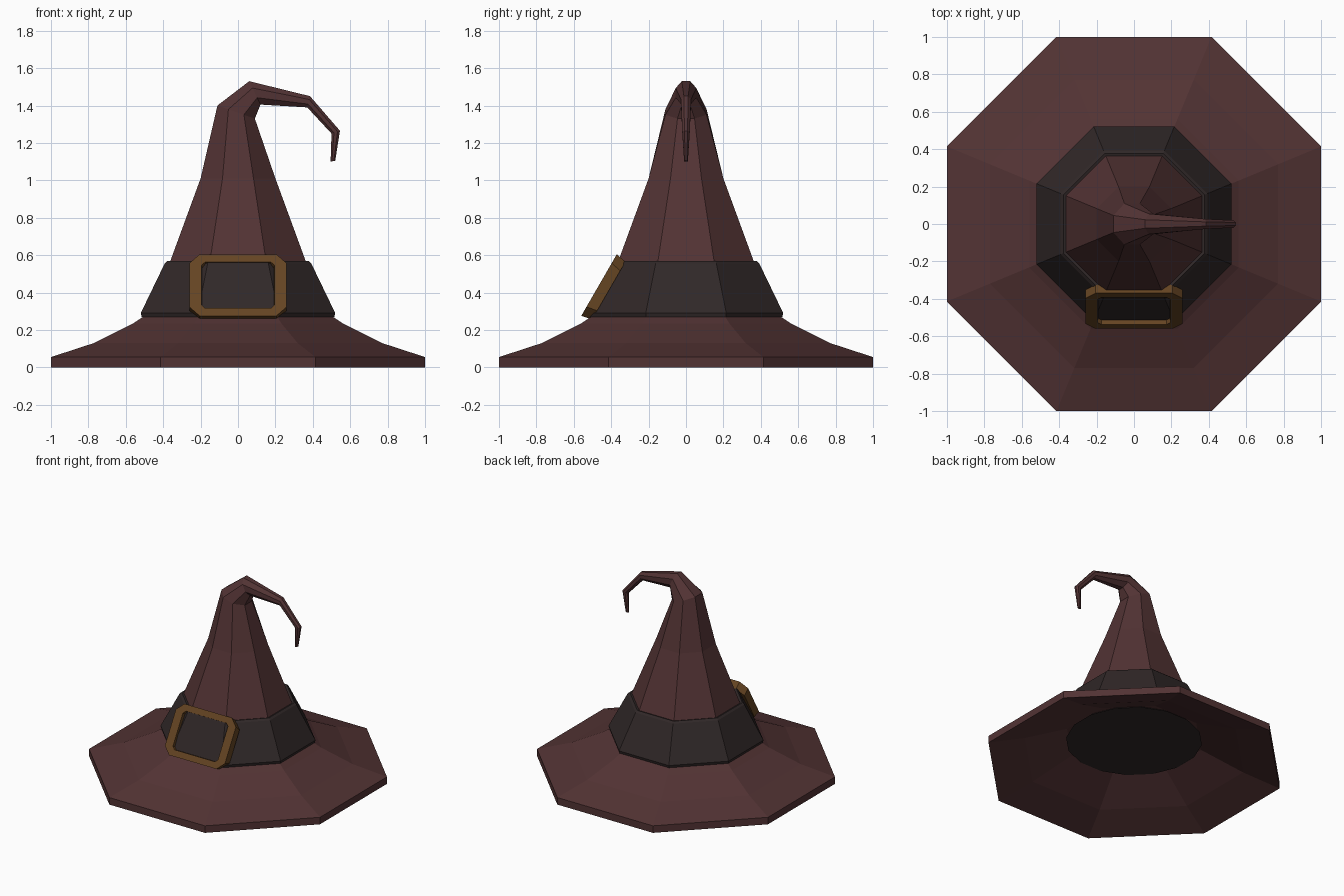
import bpy, bmesh, math
from mathutils import Vector

if "Cube" in bpy.data.objects:
    bpy.data.objects.remove(bpy.data.objects["Cube"])


def material(name, rgb):
    m = bpy.data.materials.new(name)
    m.diffuse_color = (*rgb, 1)
    m.use_nodes = True
    m.node_tree.nodes["Principled BSDF"].inputs["Base Color"].default_value = m.diffuse_color
    return m


BROWN = material("brown_felt", (0.085, 0.033, 0.034))
BLACK = material("black_leather", (0.030, 0.021, 0.021))
BRASS = material("dull_brass", (0.130, 0.058, 0.016))


def loft(name, rings, mat, closed=False):
    """Skin a list of point rings; closed joins the last ring to the first."""
    bm = bmesh.new()
    vr = [[bm.verts.new(p) for p in ring] for ring in rings]
    n = len(vr[0])
    pairs = list(zip(vr, vr[1:]))
    if closed:
        pairs.append((vr[-1], vr[0]))
    else:
        bm.faces.new(vr[0][::-1])
        bm.faces.new(vr[-1])
    for a, b in pairs:
        for i in range(n):
            j = (i + 1) % n
            bm.faces.new((a[i], a[j], b[j], b[i]))
    bmesh.ops.recalc_face_normals(bm, faces=bm.faces)
    me = bpy.data.meshes.new(name)
    bm.to_mesh(me)
    bm.free()
    me.materials.append(mat)
    ob = bpy.data.objects.new(name, me)
    bpy.context.collection.objects.link(ob)
    return ob


def section(left, right, half_y, sides=8):
    """Polygon spanning two (x, z) points, with flats at both ends."""
    a, b = Vector((left[0], 0, left[1])), Vector((right[0], 0, right[1]))
    c, u = (a + b) / 2, (b - a) / 2
    k = 1 / math.cos(math.pi / sides)
    ring = []
    for i in range(sides):
        t = (i + 0.5) * 2 * math.pi / sides
        ring.append(c + u * k * math.cos(t) + Vector((0, half_y * k * math.sin(t), 0)))
    return ring


def level(r, z, sides=8):
    return section((-r, z), (r, z), r, sides)


# Hat: hollow underside, brim and cone, then the bent tip
hat = [level(r, z) for r, z in (
    (0.46, 0.215), (0.75, 0.085), (1, 0), (1, 0.055), (0.77, 0.13),
    (0.56, 0.235), (0.50, 0.275), (0.365, 0.56), (0.20, 1.01))]
hat += [section(*s) for s in (
    ((-0.11, 1.40), (0.09, 1.33), 0.11),
    ((0.06, 1.53), (0.12, 1.405), 0.055),
    ((0.385, 1.45), (0.37, 1.39), 0.027),
    ((0.545, 1.265), (0.50, 1.25), 0.02),
    ((0.52, 1.105), (0.495, 1.10), 0.01))]
loft("hat", hat, BROWN)

# Dark lining closing the head opening
loft("lining", [level(0.475, 0.20, 16), level(0.44, 0.23, 16)], BLACK)

# Hat band
loft("band", [level(r, z) for r, z in (
    (0.48, 0.268), (0.515, 0.27), (0.52, 0.29), (0.392, 0.555),
    (0.378, 0.568), (0.35, 0.56))], BLACK, closed=True)


# Buckle: chamfered frame leaning back against the band
def frame_ring(hx, hv, ch, depth):
    v, n = Vector((0, 0.5, 0.866)), Vector((0, -0.866, 0.5))
    c = Vector((0, -0.465, 0.44)) - n * depth
    pts = [(hx, hv - ch), (hx - ch, hv), (ch - hx, hv), (-hx, hv - ch),
           (-hx, ch - hv), (ch - hx, -hv), (hx - ch, -hv), (hx, ch - hv)]
    return [c + Vector((x, 0, 0)) + v * y for x, y in pts]


loft("buckle", [frame_ring(0.26, 0.178, 0.055, 0.06), frame_ring(0.26, 0.19, 0.055, 0),
                frame_ring(0.195, 0.143, 0.02, 0), frame_ring(0.19, 0.138, 0.02, 0.06)],
     BRASS, closed=True)
